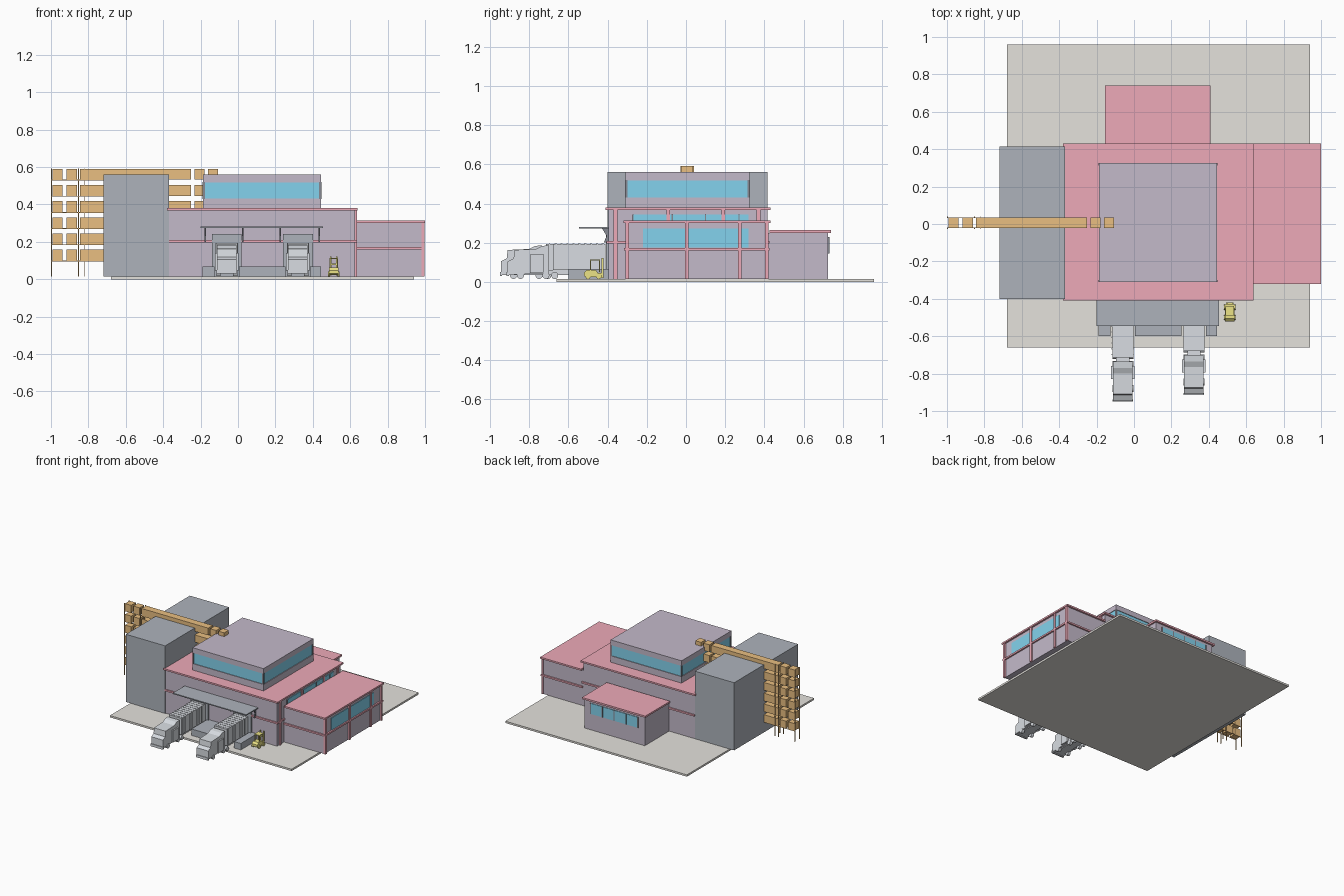
import bpy, bmesh, math
from mathutils import Matrix


def mat(name, rgb):
    m = bpy.data.materials.new(name)
    m.diffuse_color = (*rgb, 1)
    return m


PURPLE = mat("purple_wall", (0.55, 0.49, 0.59))
PINK = mat("pink_trim", (0.85, 0.40, 0.48))
SLATE = mat("slate", (0.42, 0.45, 0.50))
BLUE = mat("blue_glass", (0.23, 0.65, 0.85))
ORANGE = mat("orange", (0.82, 0.52, 0.22))
BEIGE = mat("beige", (0.78, 0.76, 0.72))
YELLOW = mat("yellow", (0.84, 0.77, 0.24))
SILVER = mat("silver", (0.69, 0.72, 0.76))
DARK = mat("dark_metal", (0.24, 0.25, 0.29))


def finish(name, bm, m):
    bmesh.ops.recalc_face_normals(bm, faces=bm.faces)
    me = bpy.data.meshes.new(name)
    bm.to_mesh(me)
    bm.free()
    me.materials.append(m)
    ob = bpy.data.objects.new(name, me)
    bpy.context.collection.objects.link(ob)
    return ob


def boxes(name, m, *ranges):
    """One object from boxes given as x0, x1, y0, y1, z0, z1."""
    bm = bmesh.new()
    for x0, x1, y0, y1, z0, z1 in ranges:
        mx = Matrix.Translation(((x0 + x1) / 2, (y0 + y1) / 2, (z0 + z1) / 2))
        bmesh.ops.create_cube(bm, size=1, matrix=mx @ Matrix.Diagonal((x1 - x0, y1 - y0, z1 - z0, 1)))
    return finish(name, bm, m)


def extrude_x(name, m, pts, x0, x1):
    """A (y, z) outline extruded along x."""
    bm = bmesh.new()
    f = bm.faces.new([bm.verts.new((x0, y, z)) for y, z in pts])
    r = bmesh.ops.extrude_face_region(bm, geom=[f])
    bmesh.ops.translate(bm, verts=[v for v in r["geom"] if isinstance(v, bmesh.types.BMVert)],
                        vec=(x1 - x0, 0, 0))
    return finish(name, bm, m)


def wheels(name, m, r, w, places):
    bm = bmesh.new()
    for x, y, z in places:
        bmesh.ops.create_cone(bm, cap_ends=True, segments=14, radius1=r, radius2=r, depth=w,
                              matrix=Matrix.Translation((x, y, z)) @ Matrix.Rotation(math.pi / 2, 4, 'Y'))
    return finish(name, bm, m)


def ring(x0, x1, y0, y1, z0, z1, t):
    """Four bars around a rectangle, for bands and fascias."""
    return [(x0, x1, y0, y0 + t, z0, z1), (x0, x1, y1 - t, y1, z0, z1),
            (x0, x0 + t, y0 + t, y1 - t, z0, z1), (x1 - t, x1, y0 + t, y1 - t, z0, z1)]


G = 0.015  # top of the ground slab

# Ground
boxes("ground_slab", BEIGE, (-0.68, 0.94, -0.66, 0.96, 0, G))

# Main hall
boxes("main_hall", PURPLE, (-0.37, 0.625, -0.395, 0.415, G, 0.367))
boxes("main_roof", PINK, (-0.38, 0.64, -0.41, 0.43, 0.367, 0.38))
boxes("main_band", PINK, *ring(-0.37, 0.635, -0.405, 0.425, 0.197, 0.21, 0.02))
boxes("main_posts", PINK,
      (0.615, 0.635, -0.37, -0.35, G, 0.367),
      *[(0.62, 0.635, y - 0.009, y + 0.009, 0.3, 0.367) for y in (-0.09, 0.19, 0.37)])
boxes("main_side_window", BLUE, (0.6, 0.63, -0.27, 0.32, 0.25, 0.345))
boxes("main_window_mullions", DARK,
      *[(0.62, 0.634, y - 0.003, y + 0.003, 0.25, 0.345) for y in (-0.27, -0.07, 0.1, 0.27)])

# Tall dark storage block
boxes("storage_block", SLATE, (-0.72, -0.37, -0.40, 0.415, G, 0.56))

# Upper storey with a glass band between two solid courses
boxes("upper_storey_base", PURPLE, (-0.188, 0.445, -0.31, 0.325, 0.38, 0.432))
boxes("upper_storey_window", BLUE, (-0.183, 0.44, -0.305, 0.32, 0.432, 0.518))
boxes("upper_storey_top", PURPLE, (-0.188, 0.445, -0.31, 0.325, 0.518, 0.56))
boxes("upper_corner_mullions", DARK,
      *[(x - 0.006, x + 0.006, y - 0.006, y + 0.006, 0.43, 0.52)
        for x in (-0.183, 0.44) for y in (-0.305, 0.32)])

# Right wing
boxes("right_wing", PURPLE, (0.625, 0.985, -0.305, 0.415, G, 0.3))
boxes("right_wing_roof", PINK, (0.635, 1.0, -0.32, 0.43, 0.3, 0.313))
boxes("right_wing_band", PINK, *ring(0.63, 0.997, -0.317, 0.427, 0.16, 0.173, 0.02))
boxes("right_wing_posts", PINK,
      *[(0.98, 0.997, y - 0.009, y + 0.009, G, 0.3) for y in (-0.3, 0.005, 0.275)],
      (0.98, 0.997, 0.402, 0.42, G, 0.3))
boxes("right_wing_window", BLUE, (0.97, 0.989, -0.22, 0.32, 0.175, 0.272))

# Rear annex
boxes("rear_annex", PURPLE, (-0.14, 0.398, 0.415, 0.725, G, 0.25))
boxes("rear_annex_roof", PINK, (-0.155, 0.41, 0.425, 0.74, 0.25, 0.264))
boxes("rear_annex_window", BLUE, (-0.08, 0.34, 0.715, 0.729, 0.145, 0.23))
boxes("rear_annex_mullions", DARK,
      *[(x - 0.004, x + 0.004, 0.72, 0.732, 0.145, 0.23) for x in (-0.08, 0.025, 0.13, 0.235, 0.34)])

# Loading dock, bay doors, canopy and brackets
boxes("loading_dock", SLATE, (-0.19, -0.125, -0.60, -0.395, G, 0.067),
      (0.005, 0.255, -0.60, -0.395, G, 0.067), (0.385, 0.445, -0.60, -0.395, G, 0.067))
boxes("bay_doors", SLATE, *[(x - 0.08, x + 0.08, -0.408, -0.39, G, 0.242) for x in (-0.06, 0.32)])
boxes("canopy", SLATE, (-0.20, 0.455, -0.545, -0.395, 0.273, 0.281))
for i, x in enumerate((-0.175, 0.025, 0.225, 0.435)):
    extrude_x(f"canopy_bracket_{i}", DARK,
              [(-0.395, 0.20), (-0.395, 0.275), (-0.43, 0.275), (-0.405, 0.235), (-0.42, 0.20)],
              x - 0.004, x + 0.004)


# Trucks
def truck(n, x, dy):
    f = -0.95 + dy
    boxes(f"trailer_{n}", SILVER, (x - 0.056, x + 0.056, f + 0.235, -0.41, 0.06, 0.193))
    ribs = [f + 0.25 + 0.03 * i for i in range(10)]
    boxes(f"trailer_ribs_{n}", SILVER, *[(x - 0.059, x + 0.059, y, y + 0.006, 0.065, 0.195) for y in ribs])
    boxes(f"chassis_{n}", SILVER, (x - 0.035, x + 0.035, f + 0.02, -0.42, 0.035, 0.062))
    extrude_x(f"cab_{n}", SILVER,
              [(f + 0.005, 0.035), (f + 0.005, 0.105), (f + 0.035, 0.12), (f + 0.04, 0.163),
               (f + 0.15, 0.168), (f + 0.18, 0.183), (f + 0.215, 0.187), (f + 0.215, 0.045)],
              x - 0.052, x + 0.052)
    boxes(f"bumper_{n}", SILVER, (x - 0.055, x + 0.055, f, f + 0.012, 0.03, 0.05))
    boxes(f"fenders_{n}", SILVER, *[(x + s * 0.056 - 0.007, x + s * 0.056 + 0.007, f + 0.12, f + 0.19, 0.045, 0.14)
                                    for s in (-1, 1)])
    wheels(f"truck_wheels_{n}", SILVER, 0.018, 0.022,
           [(x + s * 0.045, f + d, G + 0.018) for s in (-1, 1) for d in (0.07, 0.2, 0.245, 0.45, 0.495)])


truck(1, -0.06, 0)
truck(2, 0.32, 0.035)

# Forklift: body, counterweight, mast, cage, forks and wheels
fx = 0.512
extrude_x("forklift_body", YELLOW,
          [(-0.52, 0.03), (-0.52, 0.048), (-0.505, 0.062), (-0.46, 0.062), (-0.45, 0.045),
           (-0.43, 0.045), (-0.43, 0.024), (-0.51, 0.024)], fx - 0.025, fx + 0.025)
boxes("forklift_mast", YELLOW,
      *[(fx + s * 0.016 - 0.004, fx + s * 0.016 + 0.004, -0.43, -0.42, 0.02, 0.122) for s in (-1, 1)],
      (fx - 0.02, fx + 0.02, -0.43, -0.42, 0.075, 0.083))
boxes("forklift_cage", YELLOW,
      *[(fx + s * 0.02 - 0.003, fx + s * 0.02 + 0.003, y, y + 0.006, 0.05, 0.112)
        for s in (-1, 1) for y in (-0.49, -0.445)],
      (fx - 0.023, fx + 0.023, -0.49, -0.439, 0.108, 0.114))
wheels("forklift_wheels", YELLOW, 0.014, 0.012,
       [(fx + s * 0.026, y, G + 0.014) for s in (-1, 1) for y in (-0.5, -0.445)])

# Conveyor tiers: two loose crates and a long run through the storage block
for i in range(6):
    z0 = 0.1 + 0.0865 * i
    y0, y1, z1 = -0.022, 0.036, z0 + 0.058
    crates = [(-0.992, -0.937, y0, y1, z0, z1), (-0.918, -0.862, y0, y1, z0, z1),
              (-0.845, -0.25, y0, y1, z0, z1)]
    if i > 2:
        crates.append((-0.233, -0.18, y0, y1, z0, z1))
    if i == 5:
        crates.append((-0.16, -0.108, y0, y1, z0, z1))
    boxes(f"conveyor_tier_{i}", ORANGE, *crates)
    boxes(f"conveyor_rails_{i}", ORANGE, *[(-1.0, -0.72, y - 0.002, y + 0.002, z0 - 0.004, z0)
                                           for y in (-0.02, 0.034)])
boxes("conveyor_posts", ORANGE, *[(x, x + 0.005, y - 0.003, y + 0.003, G, 0.592)
                                  for x in (-1.0, -0.856, -0.822) for y in (-0.024, 0.038)])
